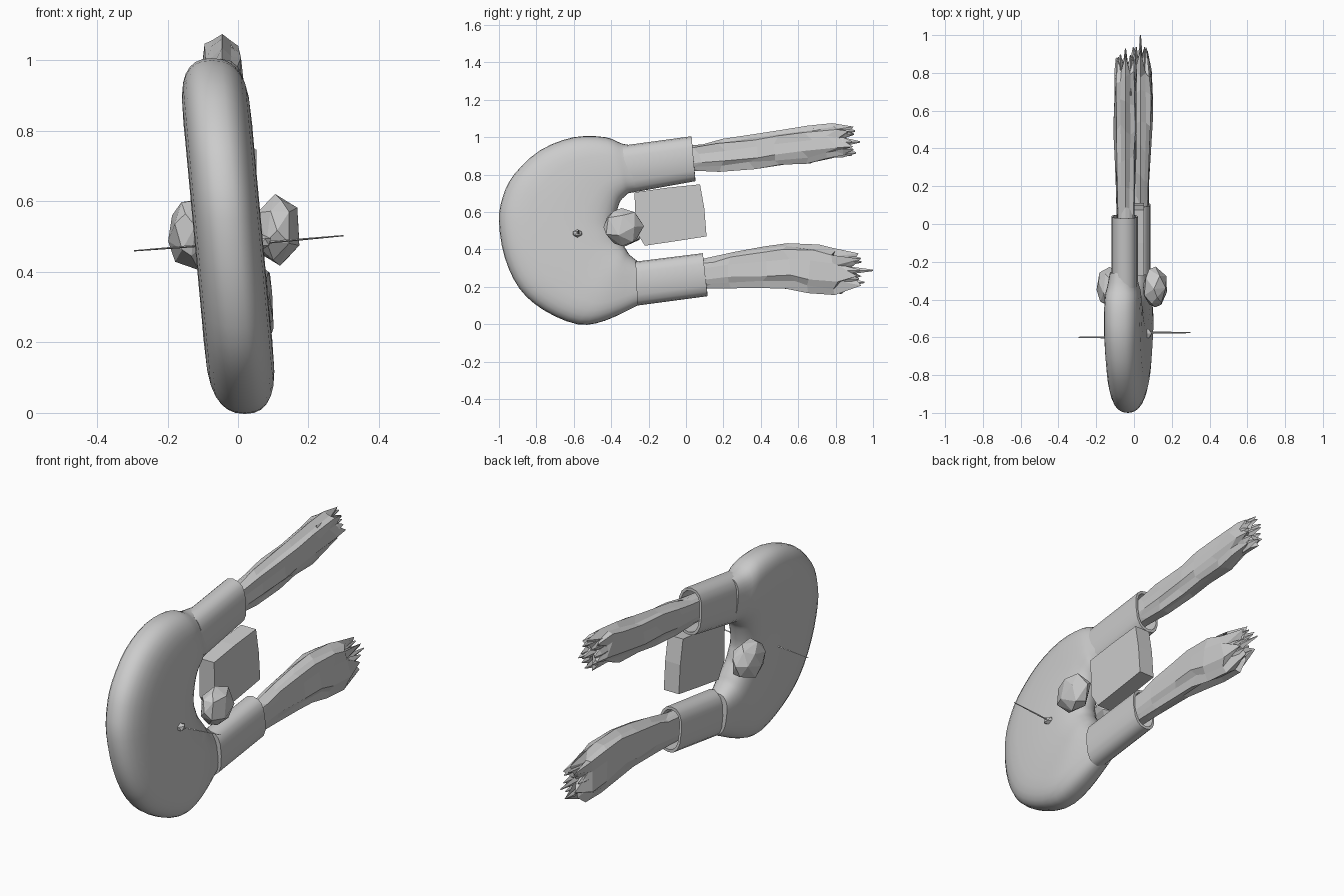
import bpy, bmesh, math, random
from mathutils import Vector

random.seed(4)
if "Cube" in bpy.data.objects:
    bpy.data.objects.remove(bpy.data.objects["Cube"], do_unlink=True)

grey = bpy.data.materials.new("plain grey")
grey.use_nodes = True
grey.diffuse_color = (0.6, 0.6, 0.6, 1)
grey.node_tree.nodes["Principled BSDF"].inputs["Base Color"].default_value = (0.6, 0.6, 0.6, 1)


def finish(bm, name, smooth=None):
    bmesh.ops.recalc_face_normals(bm, faces=bm.faces)
    mesh = bpy.data.meshes.new(name)
    bm.to_mesh(mesh)
    bm.free()
    mesh.materials.append(grey)
    ob = bpy.data.objects.new(name, mesh)
    bpy.context.collection.objects.link(ob)
    if smooth:
        bpy.ops.object.select_all(action='DESELECT')
        ob.select_set(True)
        bpy.context.view_layer.objects.active = ob
        bpy.ops.object.shade_smooth_by_angle(angle=math.radians(smooth))
    return ob


def lean(z):
    return 0.019 - 0.093 * z


def section(outer, inner, x, half, sides):
    """Cross-section between two (y, z) points: flat sides when long, round when short."""
    a, b = Vector(outer), Vector(inner)
    mid, arm = (a + b) / 2, (a - b) / 2
    flat = min(1, 0.3 + 0.7 * half / arm.length)
    ring = []
    for i in range(sides):
        t = math.tau * i / sides
        c = math.copysign(abs(math.cos(t)) ** flat, math.cos(t))
        s = math.copysign(abs(math.sin(t)) ** 0.85, math.sin(t))
        p = mid + arm * c
        ring.append(Vector(((lean(p.y) if x is None else x) + half * s, p.x, p.y)))
    return ring


def loft(name, rings, smooth=None):
    bm = bmesh.new()
    rows = [[bm.verts.new(p) for p in r] for r in rings]
    for r, q in zip(rows, rows[1:]):
        for i in range(len(r)):
            j = (i + 1) % len(r)
            bm.faces.new((r[i], r[j], q[j], q[i]))
    for r in (rows[0], rows[-1]):
        hub = bm.verts.new(sum((v.co for v in r), Vector()) / len(r))
        for i in range(len(r)):
            bm.faces.new((r[i], r[(i + 1) % len(r)], hub))
    return finish(bm, name, smooth)


def rounded(points, steps=3):
    """Smooth curve through the points."""
    pts = [Vector(p) for p in points]
    pts = [pts[0]] + pts + [pts[-1]]
    out = []
    for a, b, c, d in zip(pts, pts[1:], pts[2:], pts[3:]):
        for k in range(steps):
            t = k / steps
            out.append(b + (c - a) * (t / 2) + (a * 2 - b * 5 + c * 4 - d) * (t * t / 2)
                       + ((b - c) * 3 + d - a) * (t ** 3 / 2))
    return out + [pts[-1]]


# C-shaped body, swept from the upper arm round to the lower arm
outer = [(-.26, .955), (-.34, .965), (-.43, 1.0), (-.6, 1.0), (-.78, .93), (-.92, .8), (-.98, .68),
         (-1, .55), (-.97, .36), (-.89, .19), (-.76, .075), (-.58, 0), (-.43, .02), (-.24, .11)]
inner = [(-.25, .715), (-.3, .705), (-.32, .69), (-.35, .66), (-.365, .62), (-.375, .58), (-.38, .55),
         (-.38, .52), (-.37, .49), (-.36, .46), (-.34, .43), (-.32, .4), (-.3, .37), (-.25, .33)]
halves = [(h, 0) for h in [.066, .08, .092] + [.097] * 9 + [.088, .064]]
loft("body", [section(o, i, None, h.x, 28)
              for o, i, h in zip(rounded(outer), rounded(inner), rounded(halves))], 40)


# Hollow sleeves on both arms
def sleeve(name, start, end, x, half):
    wall = Vector((0, 0.015))
    e0, e1 = Vector(end[0]), Vector(end[1])
    back = Vector((-0.15, -0.02))
    loft(name, [section(*start, x, half, 16),
                section(e0, e1, x, half, 16),
                section(e0 - wall, e1 + wall, x, half - .012, 16),
                section(e0 - wall + back, e1 + wall + back, x, half - .012, 16)], 35)


sleeve("upper_sleeve", ((-.34, .955), (-.31, .7)), ((.03, 1.005), (.05, .765)), -.05, .07)
sleeve("lower_sleeve", ((-.27, .335), (-.26, .1)), ((.09, .38), (.115, .15)), .022, .066)


# Ragged bundles that end in uneven points
def fringe(name, spine, x, tip):
    sides = 14
    rings = []
    for k, (y, z, tall, half) in enumerate(spine):
        ring = section((y, z + tall), (y, z - tall), x, half, sides)
        mid = Vector((x, y, z))
        for i, p in enumerate(ring):
            grow = 1 - .12 * (i % 2) + random.uniform(-.07, .07)
            p.xyz = mid + (p - mid) * (grow if k else 1)
            if 0 < k < len(spine) - 1:
                p.y += random.uniform(-.035, .035)
            elif k:
                p.y += random.uniform(-.02, tip / 2) if i % 2 == 0 else -random.uniform(.04, .11)
        rings.append(ring)
    loft(name, rings)
    # Loose pointed strands, the middle one longest
    y, z, tall, half = spine[-1]
    for n in range(9):
        a = math.tau * n / 8
        spread = .75 if n < 8 else 0
        sx, sz = x + half * spread * math.sin(a), z + tall * spread * math.cos(a)
        end = y + (random.uniform(0, tip * .6) if n < 8 else tip)
        stations = ((y - .2, .03, .014), (y - .04, .024, .014), (end, .004, .003))
        loft(name + "_strand", [section((sy, sz + r), (sy, sz - r), sx, w, 4)
                                for sy, r, w in stations])


fringe("upper_fringe", [(-.05, .88, .07, .045), (.06, .89, .075, .048), (.2, .902, .088, .054),
                        (.35, .922, .094, .058), (.5, .936, .096, .062), (.65, .957, .1, .062),
                        (.78, .978, .093, .058), (.88, .975, .078, .05)], -.045, .05)
fringe("lower_fringe", [(0, .26, .08, .045), (.12, .27, .085, .048), (.25, .287, .096, .05),
                        (.4, .3, .112, .058), (.55, .31, .125, .066), (.68, .292, .138, .068),
                        (.8, .278, .132, .062), (.89, .288, .085, .042)], .034, .11)

# Box held between the arms
bm = bmesh.new()
outline = [(-.275, .705), (-.1, .73), (.075, .748), (.098, .62), (.11, .47),
           (-.05, .445), (-.22, .42), (-.27, .5)]
face = bm.faces.new([bm.verts.new((-.035, y, z)) for y, z in outline])
side = bmesh.ops.extrude_face_region(bm, geom=[face])
bmesh.ops.translate(bm, vec=(.088, 0, 0),
                    verts=[v for v in side["geom"] if isinstance(v, bmesh.types.BMVert)])
finish(bm, "box")


def pebble(name, centre, radii, detail):
    bm = bmesh.new()
    bmesh.ops.create_icosphere(bm, subdivisions=detail, radius=1)
    for v in bm.verts:
        v.co = v.co * Vector(radii) * random.uniform(.94, 1.05) + Vector(centre)
    return finish(bm, name)


# Faceted knob and thin spike on each side
for name, root, kx, kz, r, tip in (("left", .04, .111, .518, .068, (.3, -.575, .503)),
                                   ("right", -.04, -.13, .51, .07, (-.295, -.6, .46))):
    knob = pebble(name + "_knob", (kx, -.335, kz), (r, .104, .1), 2)
    knob.modifiers.new("facets", 'DECIMATE').ratio = 0.5
    stations = ((root, .48, .007), (tip[0], tip[2], .003))
    loft(name + "_spike", [[Vector((x, tip[1] + w * a, z + w * b))
                            for a, b in ((1, 0), (0, .6), (-1, 0), (0, -.6))]
                           for x, z, w in stations])

# Small socket where the left spike meets the body
pebble("left_spike_socket", (.07, -.58, .485), (.025, .03, .022), 1)
